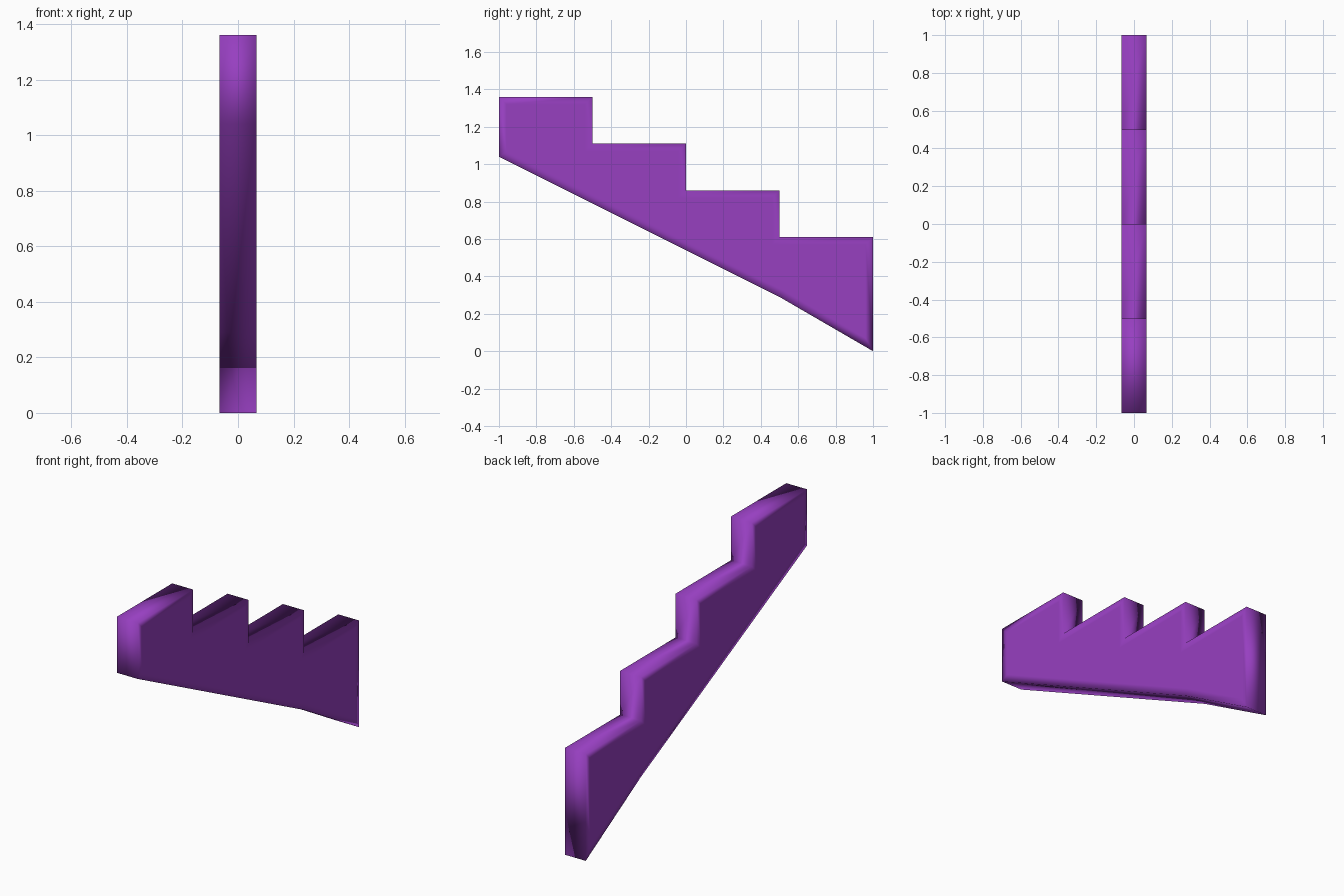
import bpy
import bmesh

if "Cube" in bpy.data.objects:
    bpy.data.objects.remove(bpy.data.objects["Cube"], do_unlink=True)

HALF_WIDTH = 0.066
STEPS = 4
RUN, RISE = 0.5, 0.25
TOP = 1.36

# Purple paint
paint = bpy.data.materials.new("purple_paint")
paint.use_nodes = True
colour = (0.31, 0.05, 0.53, 1)
paint.diffuse_color = colour
bsdf = next(n for n in paint.node_tree.nodes if n.type == 'BSDF_PRINCIPLED')
bsdf.inputs["Base Color"].default_value = colour

# Stepped top edge, descending from front to back
profile = []
for i in range(STEPS):
    z = TOP - i * RISE
    profile += [(-1 + i * RUN, z), (-1 + (i + 1) * RUN, z)]

# Sloping underside, steeper below the last step
profile += [(1, 0), (0.5, 0.29), (-1, 1.04)]

# Extrude the outline across the thickness
bm = bmesh.new()
side = bm.faces.new([bm.verts.new((-HALF_WIDTH, y, z)) for y, z in profile])
result = bmesh.ops.extrude_face_region(bm, geom=[side], use_keep_orig=True)
moved = [v for v in result["geom"] if isinstance(v, bmesh.types.BMVert)]
bmesh.ops.translate(bm, verts=moved, vec=(2 * HALF_WIDTH, 0, 0))
bmesh.ops.recalc_face_normals(bm, faces=bm.faces)

# Support loops around both sides keep the soft shading near the edges
sides = [f for f in bm.faces if abs(f.normal.x) > 0.9]
bmesh.ops.inset_individual(bm, faces=sides, thickness=0.04, use_even_offset=True)
for face in bm.faces:
    face.smooth = True

mesh = bpy.data.meshes.new("stair_stringer")
bm.to_mesh(mesh)
bm.free()
mesh.materials.append(paint)
stringer = bpy.data.objects.new("stair_stringer", mesh)
bpy.context.collection.objects.link(stringer)
